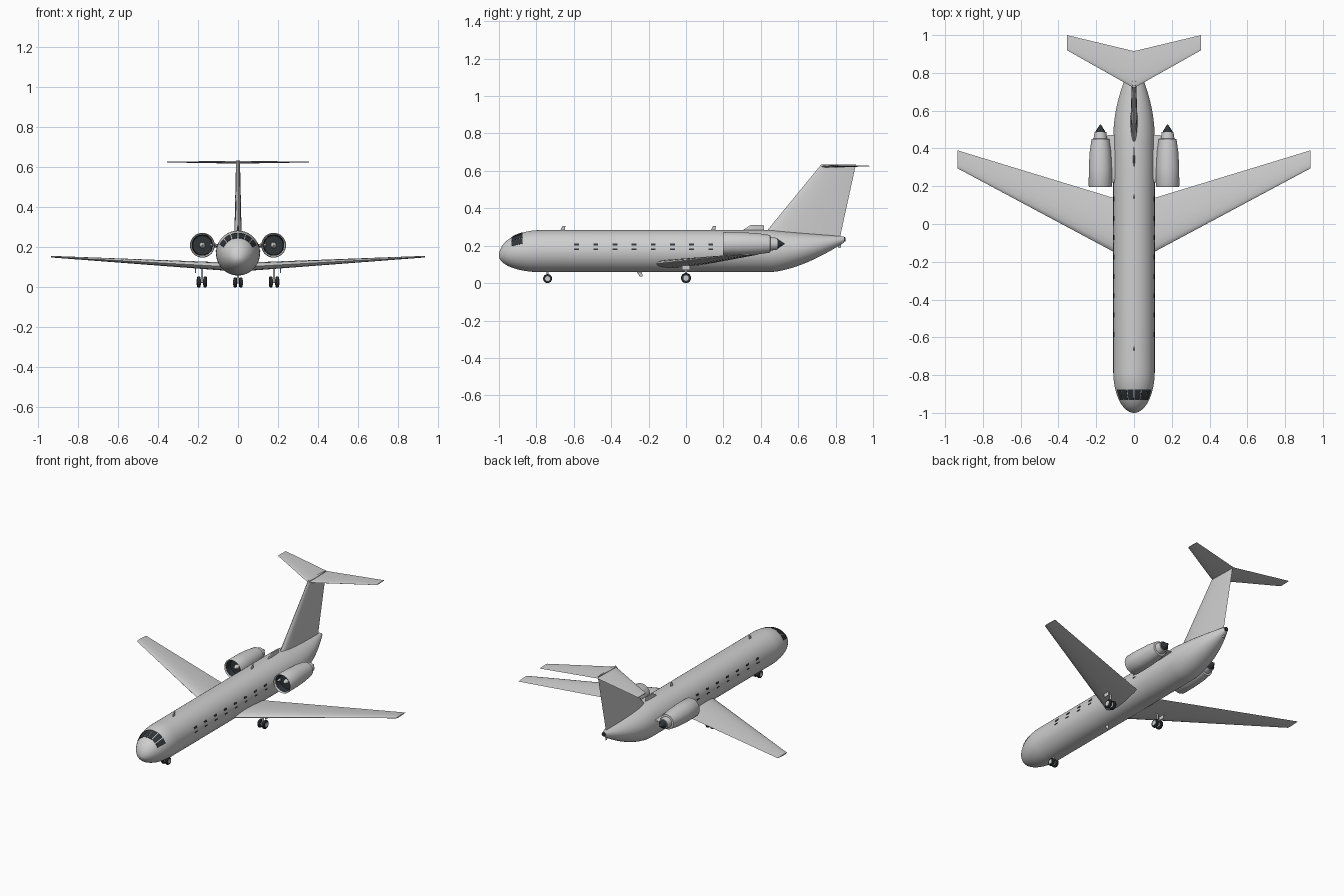
import bpy, bmesh, math
from mathutils import Vector, Matrix

old = bpy.data.objects.get("Cube")
if old:
    bpy.data.objects.remove(old, do_unlink=True)

made = []


def material(name, rgb, rough=0.6):
    m = bpy.data.materials.new(name)
    m.use_nodes = True
    m.diffuse_color = (*rgb, 1)
    node = m.node_tree.nodes["Principled BSDF"]
    node.inputs["Base Color"].default_value = (*rgb, 1)
    node.inputs["Roughness"].default_value = rough
    return m


GREY = material("light grey paint", (0.62, 0.62, 0.62))
DARK = material("dark glass and rubber", (0.03, 0.035, 0.04))


def finish(name, bm, mat):
    bmesh.ops.recalc_face_normals(bm, faces=bm.faces)
    me = bpy.data.meshes.new(name)
    bm.to_mesh(me)
    bm.free()
    me.materials.append(mat)
    ob = bpy.data.objects.new(name, me)
    bpy.context.collection.objects.link(ob)
    made.append(ob)
    return ob


def loft(name, loops, mat):
    """Skin a row of equal closed loops and cap both ends."""
    bm = bmesh.new()
    rows = [[bm.verts.new(p) for p in loop] for loop in loops]
    n = len(rows[0])
    for a, b in zip(rows, rows[1:]):
        for i in range(n):
            j = (i + 1) % n
            bm.faces.new((a[i], a[j], b[j], b[i]))
    bm.faces.new(rows[0])
    bm.faces.new(rows[-1])
    return finish(name, bm, mat)


def lathe(name, profile, centre, mat, axis="y", sides=32):
    """Revolve (along, radius) pairs about an axis through centre."""
    loops = []
    for d, r in profile:
        ring = []
        for i in range(sides):
            a = math.tau * i / sides
            c, s = r * math.cos(a), r * math.sin(a)
            v = {"x": (d, c, s), "y": (c, d, s), "z": (c, s, d)}[axis]
            ring.append(Vector(centre) + Vector(v))
        loops.append(ring)
    return loft(name, loops, mat)


def foil(name, sections, thick_dir, mat=GREY, n=10):
    """Wing-like loft; each section is (leading edge, chord, thickness)."""
    us = [(1 - math.cos(math.pi * i / n)) / 2 for i in range(n + 1)]

    def half(u):
        return 5 * (0.297 * math.sqrt(u) - 0.126 * u - 0.352 * u**2
                    + 0.284 * u**3 - 0.102 * u**4)

    outline = [(u, half(u)) for u in us] + [(u, -half(u)) for u in us[-2:0:-1]]
    d = Vector(thick_dir)
    loops = [[Vector(le) + Vector((0, u * chord, 0)) + d * v * thick
              for u, v in outline] for le, chord, thick in sections]
    return loft(name, loops, mat)


def box(name, centre, size, mat=GREY):
    bm = bmesh.new()
    bmesh.ops.create_cube(bm, size=1, matrix=Matrix.Translation(centre)
                          @ Matrix.Diagonal((*size, 1)))
    return finish(name, bm, mat)


# Fuselage shape: elliptical nose, straight cabin, upswept tail
NOSE_END, TAIL_START, TAIL_END = -0.78, 0.45, 0.845


def hull(y, angle, grow=0):
    w, low, top = 0.11, 0.059, 0.283
    if y < NOSE_END:
        t = (y + 1) / (NOSE_END + 1)
        s = math.sqrt(max(0, 1 - (1 - t) ** 2))
        w, low, top = w * s, 0.147 - 0.088 * s, 0.147 + 0.136 * s
    elif y > TAIL_START:
        t = (y - TAIL_START) / (TAIL_END - TAIL_START)
        w, low, top = 0.014 + 0.096 * (1 - t * t), low + 0.158 * t**1.6, top - 0.034 * t
    mid, h = (low + top) / 2, (top - low) / 2
    return ((w + grow) * math.cos(angle), y, mid + (h + grow) * math.sin(angle))


SIDES = 48
stations = [-1 + (NOSE_END + 1) * (1 - math.cos(math.pi / 2 * (i + 0.1) / 20.1)) for i in range(21)]
stations += [-0.4, 0, 0.25]
stations += [TAIL_START + (TAIL_END - TAIL_START) * i / 14 for i in range(15)]
loft("fuselage", [[hull(y, math.tau * i / SIDES) for i in range(SIDES)] for y in stations], GREY)


def pane(name, y0, y1, a0, a1, rows=6):
    """Thin dark plate that follows the hull."""
    angles = [math.radians(a0 + (a1 - a0) * i / 4) for i in range(5)]
    loops = []
    for k in range(rows + 1):
        y = y0 + (y1 - y0) * k / rows
        loops.append([hull(y, a, 0.002) for a in angles]
                     + [hull(y, a, -0.003) for a in reversed(angles)])
    loft(name, loops, DARK)


# Cockpit glazing
for i in range(6):
    start = 24 + 22.3 * i
    pane("cockpit_window", -0.932, -0.875, start, start + 19.5)

# Two rows of cabin windows on each side
for i in range(8):
    y = -0.585 + 0.1025 * i
    for low, high in ((15.5, 21.5), (3.5, 6.5)):
        pane("cabin_window_left", y - 0.013, y + 0.013, low, high, 1)
        pane("cabin_window_right", y - 0.013, y + 0.013, 180 - high, 180 - low, 1)

# Swept flying surfaces
wing_tip, wing_root = (0.295, 0.095, 0.008), (-0.205, 0.31, 0.044)
foil("main_wing", [((x, s[0], z), s[1], s[2]) for x, z, s in (
    (-0.935, 0.153, wing_tip), (0, 0.1, wing_root), (0.935, 0.153, wing_tip))], (0, 0, 1))
foil("tailplane", [((-0.355, 0.92, 0.626), 0.08, 0.005), ((0, 0.72, 0.624), 0.195, 0.013),
                   ((0.355, 0.92, 0.626), 0.08, 0.005)], (0, 0, 1))
foil("tail_fin", [((0, 0.392, 0.23), 0.428, 0.038), ((0, 0.722, 0.633), 0.186, 0.02)], (1, 0, 0))

# Dorsal blade, aerials and tail skid
foil("dorsal_blade", [((0, 0.285, 0.27), 0.135, 0.01), ((0, 0.345, 0.311), 0.07, 0.007)], (1, 0, 0))
for y in (-0.675, 0.13):
    foil("top_aerial", [((0, y, 0.275), 0.027, 0.008), ((0, y + 0.015, 0.306), 0.015, 0.005)], (1, 0, 0))
foil("belly_aerial", [((0, -0.265, 0.065), 0.03, 0.008), ((0, -0.248, 0.035), 0.015, 0.005)], (1, 0, 0))
foil("tail_skid", [((0, 0.8, 0.22), 0.03, 0.01), ((0, 0.815, 0.187), 0.012, 0.006)], (1, 0, 0))
lathe("tail_exhaust", [(0.835, 0.013), (0.852, 0.011)], (0, 0, 0.234), DARK, sides=16)

# Engines, mirrored left and right
for side, label in ((1, "left"), (-1, "right")):
    c = (side * 0.178, 0, 0.21)
    lathe("nacelle_" + label, [(0.26, 0.05), (0.21, 0.053), (0.2, 0.056), (0.197, 0.059),
                               (0.203, 0.062), (0.3, 0.061), (0.38, 0.057),
                               (0.45, 0.047), (0.452, 0.036), (0.488, 0.031)], c, GREY)
    lathe("intake_lining_" + label, [(0.25, 0.015), (0.25, 0.049), (0.206, 0.0525),
                                     (0.206, 0.0515), (0.245, 0.048), (0.245, 0.015)], c, DARK)
    lathe("fan_spinner_" + label, [(0.215, 0.001), (0.225, 0.01), (0.25, 0.016)], c, GREY, sides=20)
    lathe("exhaust_cone_" + label, [(0.48, 0.025), (0.492, 0.025), (0.527, 0.002)], c, DARK, sides=20)
    foil("engine_pylon_" + label, [((side * 0.08, 0.22, 0.205), 0.25, 0.02),
                                   ((side * 0.14, 0.22, 0.21), 0.25, 0.02)], (0, 0, 1))


def wheel_pair(name, x, y, r, gap, top):
    """Twin wheels with hubs, an axle and a leg."""
    for s in (-1, 1):
        c = (x + s * gap, y, r)
        lathe(name + "_tyre", [(-0.009, r * 0.6), (-0.009, r * 0.85), (-0.005, r), (0.005, r),
                               (0.009, r * 0.85), (0.009, r * 0.6)], c, DARK, "x", 24)
        lathe(name + "_hub", [(-0.01, r * 0.55), (0.01, r * 0.55)], c, GREY, "x", 20)
    lathe(name + "_axle", [(-gap, 0.005), (gap, 0.005)], (x, y, r), GREY, "x", 12)
    lathe(name + "_leg", [(r, 0.006), (top, 0.006)], (x, y, 0), GREY, "z", 12)


# Landing gear
wheel_pair("nose_wheel", 0, -0.74, 0.024, 0.014, 0.08)
for side in (-1, 1):
    wheel_pair("main_wheel", side * 0.18, 0, 0.027, 0.016, 0.11)
    box("gear_door", (side * 0.212, 0, 0.088), (0.004, 0.045, 0.034))

# Smooth shading with crisp edges
for ob in bpy.context.selected_objects:
    ob.select_set(False)
for ob in made:
    ob.select_set(True)
bpy.context.view_layer.objects.active = made[0]
bpy.ops.object.shade_smooth_by_angle(angle=math.radians(35))
